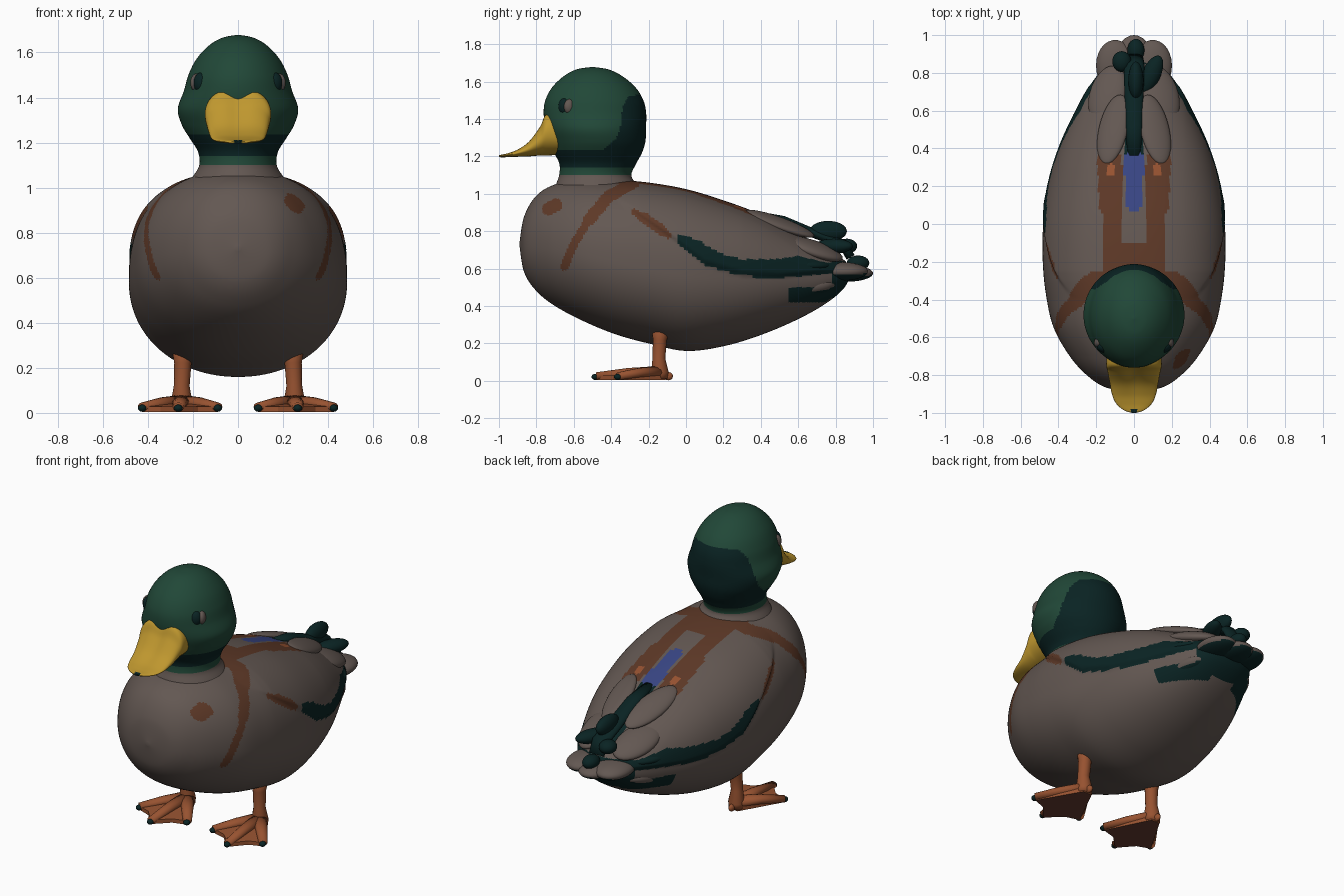
import bpy, bmesh, math
from mathutils import Vector, Euler

cube = bpy.data.objects.get("Cube")
if cube:
    bpy.data.objects.remove(cube, do_unlink=True)


def material(name, *rgb):
    m = bpy.data.materials.new(name)
    m.use_nodes = True
    m.diffuse_color = (*rgb, 1)
    m.node_tree.nodes["Principled BSDF"].inputs["Base Color"].default_value = (*rgb, 1)
    return m


TAUPE = material("taupe feathers", .125, .097, .085)
GREEN = material("head green", .015, .064, .039)
TEAL = material("dark teal", .003, .017, .017)
BROWN = material("chestnut brown", .11, .04, .02)
BLUE = material("wing blue", .04, .06, .23)
YELLOW = material("bill yellow", .52, .31, .028)
ORANGE = material("foot orange", .31, .085, .03)
SOLE = material("sole brown", .13, .045, .03)


def build(name, bm, mats, rule=None, smooth=True):
    """Turn a bmesh into an object; rule(face) picks the material."""
    bmesh.ops.recalc_face_normals(bm, faces=bm.faces[:])
    bm.normal_update()
    for f in bm.faces:
        f.smooth = smooth
        if rule:
            f.material_index = mats.index(rule(f))
    me = bpy.data.meshes.new(name)
    bm.to_mesh(me)
    bm.free()
    for m in mats:
        me.materials.append(m)
    ob = bpy.data.objects.new(name, me)
    bpy.context.collection.objects.link(ob)
    return ob


def loft(rings):
    """Skin a list of equal-length rings and close both ends."""
    bm = bmesh.new()
    rows = [[bm.verts.new(p) for p in r] for r in rings]
    n = len(rows[0])
    for a, b in zip(rows, rows[1:]):
        for i in range(n):
            j = (i + 1) % n
            bm.faces.new((a[i], a[j], b[j], b[i]))
    bm.faces.new(rows[0])
    bm.faces.new(rows[-1])
    return bm


def resample(rows, steps):
    """Catmull-Rom smoothing of a table of section values."""
    rows = [Vector(r) for r in rows]
    pad = [rows[0]] + rows + [rows[-1]]
    out = []
    for a, b, c, d in zip(pad, pad[1:], pad[2:], pad[3:]):
        for k in range(steps):
            t = k / steps
            out.append(b + (c - a) * (t / 2) + (a * 2 - b * 5 + c * 4 - d) * (t * t / 2)
                       + (b * 3 - a - c * 3 + d) * (t ** 3 / 2))
    return out + [rows[-1]]


def circle(n):
    return [(math.cos(i * math.tau / n), math.sin(i * math.tau / n)) for i in range(n)]


def power(v, e):
    return math.copysign(abs(v) ** e, v)


def lerp(x, pts):
    for (a, u), (b, v) in zip(pts, pts[1:]):
        if x <= b:
            return u + (v - u) * max(0, (x - a) / (b - a))
    return pts[-1][1]


def near(u, v, pts, width):
    """True when (u, v) lies within width of a polyline."""
    p = Vector((u, v))
    for a, b in zip(pts, pts[1:]):
        a, d = Vector(a), Vector(b) - Vector(a)
        t = min(1, max(0, (p - a).dot(d) / d.length_squared))
        if (p - a - d * t).length < width:
            return True
    return False


# Body: egg-shaped sections along y, with folded wings raised above a ledge
WING_EDGE = [(-.4, .98), (-.05, .74), (.1, .62), (.3, .56), (.5, .55), (.85, .58)]
BAND = [(-.05, .05), (.08, .11), (.2, .085), (.4, .095), (.6, .11), (.75, .06)]
BODY = [(-.89, .01, .74, .72), (-.865, .15, .88, .58), (-.8, .25, .99, .48), (-.7, .34, 1.05, .4),
        (-.55, .425, 1.08, .32), (-.38, .465, 1.075, .25), (-.2, .483, 1.06, .2), (0, .48, 1.025, .16),
        (.2, .445, .965, .185), (.4, .385, .89, .245), (.6, .295, .79, .33), (.75, .215, .70, .415),
        (.84, .14, .65, .49), (.88, .02, .6, .56)]


def body_ring(y, hw, top, bot):
    mid, ring = bot + .47 * (top - bot), []
    upper = lerp(y, [(-.7, .95), (-.3, .84), (.3, .84), (.6, .9)])
    for c, s in circle(220):
        e = upper if s > 0 else .97
        x = hw * power(c, e)
        z = mid + (top - mid if s > 0 else mid - bot) * power(s, e)
        lift = min(1, max(0, (z - lerp(y, WING_EDGE)) / .025))
        lift *= min(1, max(0, (y + .4) / .15)) * min(1, abs(x) / .25)
        ring.append((x + math.copysign(.018 * lift, x), y, z))
    return ring


def body_colour(f):
    p = f.calc_center_median()
    x, y, z = abs(p.x), p.y, p.z
    edge = lerp(y, WING_EDGE)
    if z > .7 and x < .22:
        if near(x, y, [(0, .12), (0, .34)], .05):
            return BLUE
        if x < .05 and y >= .34:
            return TEAL
        if near(x, y, [(.12, .275), (.12, .295)], .024):
            return ORANGE
        if y > -.4 and (y < -.1 and x < .17 or near(x, y, [(.12, -.1), (.115, .1)], .05)
                        or near(x, y, [(.12, .1), (.13, .33)], .065)):
            return BROWN
    if y < -.2 and near(y, z, [(-.28, 1.06), (-.42, .98), (-.52, .86)], .032):
        return BROWN
    if near(y, z, [(-.52, .86), (-.6, .73), (-.65, .61)], .022):
        return BROWN
    if p.x > 0 and near(y, z, [(-.735, .92), (-.695, .94)], .034):
        return BROWN
    if near(y, z, [(-.28, .905), (-.09, .775)], .016) or near(y, z, [(-.23, .875), (-.13, .805)], .028):
        return BROWN
    if y > -.05 and edge < z < edge + lerp(y, BAND):
        return TEAL
    if y > .55 and .42 < z < .5 and x > .08 or y > .78 and z < .64:
        return TEAL
    return TAUPE


build("body", loft([body_ring(*r) for r in resample(BODY, 18)]),
      [TAUPE, TEAL, BROWN, BLUE, ORANGE], body_colour)

# Head and neck: stacked ellipses (z, centre y, half width, half depth)
HEAD = [(.98, -.47, .25, .25), (1.05, -.48, .20, .215), (1.1, -.485, .172, .193), (1.16, -.472, .178, .205),
        (1.22, -.47, .215, .235), (1.28, -.472, .25, .255), (1.35, -.482, .267, .268), (1.43, -.487, .24, .274),
        (1.5, -.49, .22, .262), (1.57, -.493, .185, .222), (1.63, -.497, .13, .155), (1.665, -.5, .07, .085),
        (1.678, -.5, .005, .005)]


def head_colour(f):
    p = f.calc_center_median()
    if p.z < 1.1:
        return TAUPE
    back = lerp(p.z, [(1.2, -.48), (1.3, -.37), (1.38, -.345), (1.46, -.34), (1.52, -.31), (1.54, -.2)])
    if 1.14 < p.z < 1.235 or p.z > 1.2 and p.y > back:
        return TEAL
    return GREEN


build("head", loft([[(rx * c, cy + ry * s, z) for c, s in circle(140)] for z, cy, rx, ry in resample(HEAD, 12)]),
      [GREEN, TEAL, TAUPE], head_colour)

# Bill: wide sections with a central groove at the base (y, half width, top, bottom)
BILL = [(-.64, .14, 1.42, 1.21), (-.74, .147, 1.445, 1.205), (-.78, .14, 1.37, 1.205), (-.84, .128, 1.285, 1.2),
        (-.9, .117, 1.24, 1.198), (-.95, .095, 1.22, 1.196), (-.985, .055, 1.212, 1.195), (-1, .012, 1.208, 1.197)]


def bill_ring(y, hw, top, bot):
    mid, h, ring = (top + bot) / 2, (top - bot) / 2, []
    for c, s in circle(40):
        x = hw * c
        groove = .3 * h * max(0, s) * math.exp(-(x / .045) ** 2)
        ring.append((x, y, mid + h * power(s, .9) - groove))
    return ring


def bill_colour(f):
    p = f.calc_center_median()
    return TEAL if p.y < -.978 and abs(p.x) < .018 else YELLOW


build("bill", loft([bill_ring(*r) for r in resample(BILL, 6)]), [YELLOW, TEAL], bill_colour)


def blob(name, loc, size, mat, rot=(0, 0, 0), under=None):
    """Rounded feather or eye; under colours the faces turned down."""
    bm = bmesh.new()
    bmesh.ops.create_uvsphere(bm, u_segments=28, v_segments=18, radius=1)
    turn = Euler([math.radians(a) for a in rot]).to_matrix()
    for v in bm.verts:
        v.co = Vector(loc) + turn @ (v.co * Vector(size))
    under = under or mat
    return build(name, bm, [mat, under], lambda f: under if f.normal.z < -.6 else mat)


def tube(name, points, radii, mat, flat=1.0):
    """Tapered round limb through points."""
    pts, rings = [Vector(p) for p in points], []
    for i, p in enumerate(pts):
        d = (pts[min(i + 1, len(pts) - 1)] - pts[max(i - 1, 0)]).normalized()
        side = d.cross(Vector((0, 1, 0) if abs(d.z) > .8 else (0, 0, 1))).normalized()
        up = side.cross(d)
        rings.append([p + (side * c + up * s * flat) * radii[i] for c, s in circle(14)])
    return build(name, loft(rings), [mat])


# Paired parts
for side, s in (("left", 1), ("right", -1)):
    blob(side + "_eye_rim", (s * .163, -.65, 1.465), (.036, .03, .046), TEAL, (0, 0, s * 35))
    blob(side + "_eye", (s * .182, -.62, 1.465), (.026, .036, .042), TAUPE, (0, 0, s * 35))

    # Leg and webbed foot
    heel = (s * .25, -.14, .045)
    tube(side + "_leg", [(s * .24, -.13, .32), (s * .245, -.14, .22), (s * .25, -.145, .12), heel,
                         (s * .25, -.14, .012)], [.06, .038, .035, .048, .045], ORANGE)
    tips = [(s * .09, -.37), (s * .265, -.48), (s * .425, -.36)]
    for name, (tx, ty) in zip(("inner", "middle", "outer"), tips):
        mx, my = (heel[0] + tx) / 2, (heel[1] + ty) / 2
        tube(f"{side}_{name}_toe", [heel, (mx, my, .042), (tx, ty, .026)], [.044, .034, .025], ORANGE, .8)
        blob(f"{side}_{name}_claw", (tx, ty - .005, .021), (.019, .02, .016), TEAL)
    blob(side + "_hind_claw", (s * .25, -.095, .025), (.016, .025, .022), ORANGE)
    bm = bmesh.new()
    outline = [(heel[0] - s * .03, -.11)]
    for a, b in zip(tips, tips[1:]):
        outline += [a, ((a[0] + b[0]) / 2, (a[1] + b[1]) / 2 + .03)]
    outline += [tips[-1], (heel[0] + s * .03, -.11)]
    web = bm.faces.new([bm.verts.new((x, y, .004)) for x, y in outline])
    top = bmesh.ops.extrude_face_region(bm, geom=[web])["geom"]
    for v in top:
        if isinstance(v, bmesh.types.BMVert):
            v.co.z = .028 + max(0, v.co.y + .35) * .1
    build(side + "_web", bm, [ORANGE, SOLE], lambda f: SOLE if f.normal.z < -.5 else ORANGE, False)

    # Wing tips and tail feathers
    blob(side + "_tail_feather", (s * .09, .825, .585), (.11, .15, .05), TAUPE, (0, 0, -s * 8), TEAL)
    blob(side + "_flank_feather", (s * .18, .655, .5), (.07, .15, .05), TAUPE, (8, 0, s * 14), TEAL)
    blob(side + "_wing_tip", (s * .2, .6, .615), (.09, .18, .04), TEAL, (0, 0, s * 14))
    blob(side + "_under_tail", (s * .1, .69, .475), (.09, .12, .05), TEAL, (20, 0, s * 8))
    blob(side + "_back_feather", (s * .11, .5, .84), (.08, .2, .03), TAUPE, (-20, s * 18, s * 6))
    blob(side + "_rump_feather", (s * .14, .68, .705), (.1, .17, .04), TAUPE, (-18, s * 18, s * 8))

# Centre tail and curled feathers
blob("centre_tail_feather", (0, .86, .575), (.1, .14, .045), TAUPE, (0, 0, 0), TEAL)
tube("rump_stripe", [(0, .36, .893), (0, .52, .86), (0, .68, .79), (0, .84, .73), (0, .88, .66)],
     [.035, .045, .05, .055, .05], TEAL, .5)
blob("tail_curl", (.01, .92, .63), (.045, .06, .04), TEAL)
blob("upper_curl", (.01, .76, .8), (.04, .1, .055), TEAL)
blob("right_curl", (-.065, .86, .72), (.05, .055, .04), TEAL)
blob("left_curl", (.09, .79, .72), (.05, .11, .04), TEAL, (0, 0, -25))
